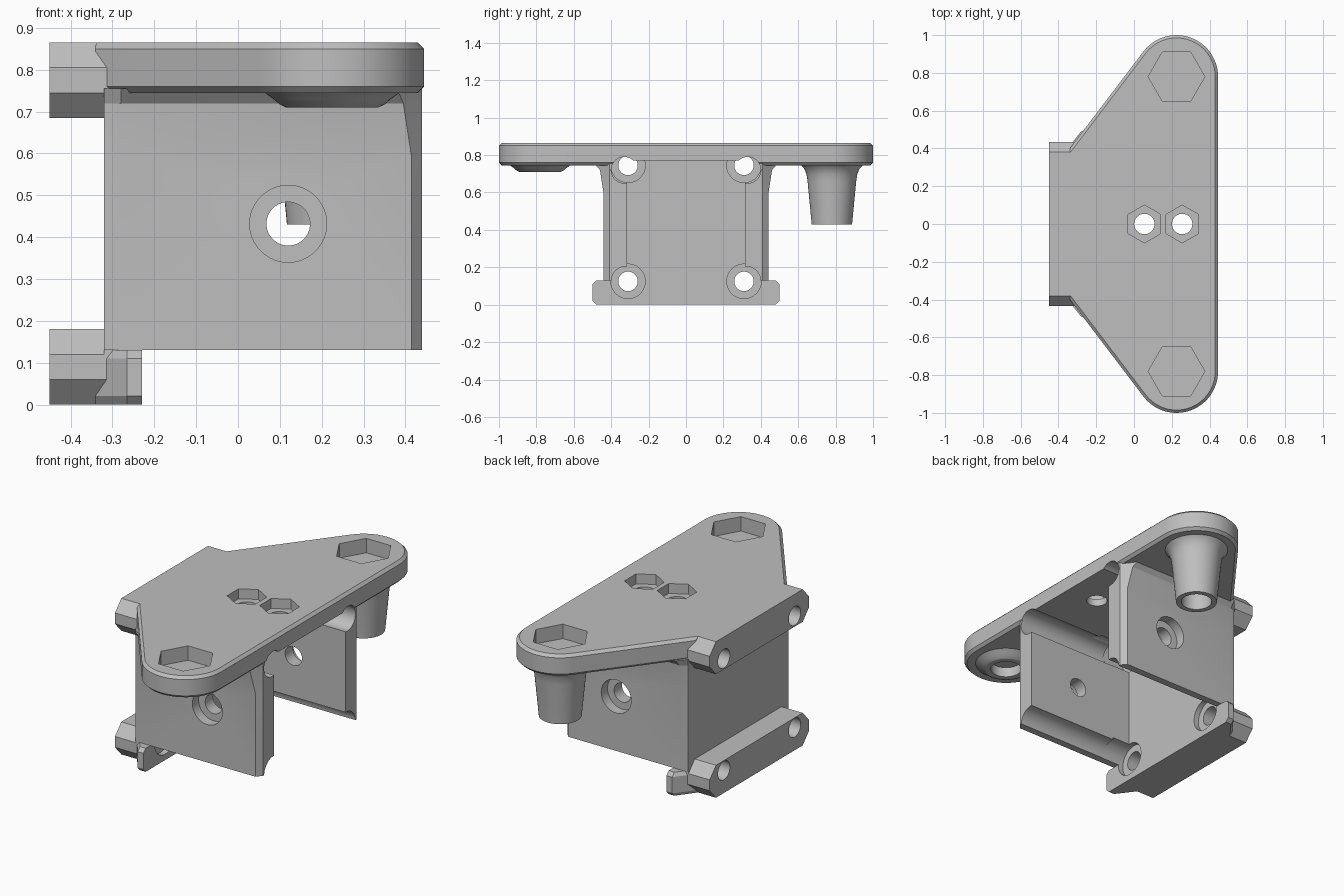
import bpy, bmesh, math

if "Cube" in bpy.data.objects:
    bpy.data.objects.remove(bpy.data.objects["Cube"], do_unlink=True)

grey = bpy.data.materials.new("plain grey")
grey.use_nodes = True
grey.diffuse_color = (0.52, 0.52, 0.52, 1)
grey.node_tree.nodes["Principled BSDF"].inputs["Base Color"].default_value = (0.52, 0.52, 0.52, 1)


def loft(name, rings):
    """Solid through a list of rings with equal point counts."""
    bm = bmesh.new()
    loops = [[bm.verts.new(p) for p in ring] for ring in rings]
    n = len(loops[0])
    for a, b in zip(loops, loops[1:]):
        for i in range(n):
            j = (i + 1) % n
            bm.faces.new((a[i], a[j], b[j], b[i]))
    bm.faces.new(loops[0])
    bm.faces.new(loops[-1])
    bmesh.ops.recalc_face_normals(bm, faces=bm.faces)
    mesh = bpy.data.meshes.new(name)
    bm.to_mesh(mesh)
    bm.free()
    mesh.materials.append(grey)
    obj = bpy.data.objects.new(name, mesh)
    bpy.context.collection.objects.link(obj)
    return obj


def box(name, x0, x1, y0, y1, z0, z1):
    return loft(name, [[(x0, y0, z), (x1, y0, z), (x1, y1, z), (x0, y1, z)] for z in (z0, z1)])


def place(axis, t, u, v):
    return {"x": (t, u, v), "y": (u, t, v), "z": (u, v, t)}[axis]


def turned(name, axis, u, v, stations, sides=48, phase=0):
    """Turned solid along an axis; stations are (position, radius)."""
    angles = [phase + math.tau * i / sides for i in range(sides)]
    return loft(name, [[place(axis, t, u + r * math.cos(a), v + r * math.sin(a)) for a in angles]
                       for t, r in stations])


def combine(target, other, operation):
    other.hide_render = True
    mod = target.modifiers.new(operation, "BOOLEAN")
    mod.operation = operation
    mod.solver = "EXACT"
    mod.object = other
    bpy.context.view_layer.objects.active = target
    bpy.ops.object.modifier_apply(modifier=mod.name)
    bpy.data.objects.remove(other, do_unlink=True)


def mirrored(half):
    """Close a +y half outline with its mirror image."""
    return half + [(x, -y) for x, y in reversed(half)]


LOBE_X, LOBE_Y, LOBE_R = 0.225, 0.78, 0.22
SLOPE = math.radians(143)


def plate_outline(inset):
    half = [(-0.34, 0.40 - inset / 0.6)]
    for i in range(25):
        a = SLOPE * (1 - i / 24)
        r = LOBE_R - inset
        half.append((LOBE_X + r * math.cos(a), LOBE_Y + r * math.sin(a)))
    return mirrored(half)


# Top plate with chamfered rims
body = loft("mounting_bracket", [[(x, y, z) for x, y in plate_outline(d)] for z, d in
                                 ((0.745, 0.015), (0.76, 0), (0.85, 0), (0.865, 0.015))])
parts = []

# Horizontal bars with chamfered ends
for z, name in ((0, "lower_bar"), (0.685, "upper_bar")):
    half = [(0.38, z), (0.435, z + 0.06), (0.435, z + 0.12), (0.38, z + 0.18)]
    ring = half + [(-y, h) for y, h in reversed(half)]
    parts.append(loft(name, [[(x, y, h) for y, h in ring] for x in (-0.45, -0.31)]))

# Back wall and its wider foot
parts.append(box("back_wall", -0.32, -0.23, -0.435, 0.435, 0.1, 0.8))
foot = []
for z, d in ((0, 0.02), (0.02, 0), (0.11, 0), (0.13, 0.02)):
    foot.append([(x, y, z) for x, y in mirrored([(-0.34, 0.4 - d), (-0.265, 0.5 - d), (-0.23, 0.5 - d)])])
parts.append(loft("foot", foot))

# Side walls flaring out under the plate
for s, name in ((1, "left_wall"), (-1, "right_wall")):
    rings = []
    for z, y, x in ((0.13, 0.44, 0.415), (0.59, 0.44, 0.415), (0.72, 0.46, 0.395), (0.755, 0.49, 0.38)):
        plan = [(-0.32, 0.3), (-0.32, min(y, 0.44)), (-0.28, y), (x, y), (0.44, 0.41), (0.44, 0.3)]
        rings.append([(px, s * py, z) for px, py in plan])
    parts.append(loft(name, rings))

# Long and short bosses under the lobes
parts.append(turned("long_boss", "z", LOBE_X, LOBE_Y,
                    [(0.43, 0.108), (0.66, 0.13), (0.70, 0.136), (0.73, 0.15), (0.755, 0.175)]))
parts.append(turned("short_boss", "z", LOBE_X, -LOBE_Y,
                    [(0.71, 0.11), (0.717, 0.125), (0.73, 0.14), (0.755, 0.175)]))
for part in parts:
    combine(body, part, "UNION")

# Interior opening
cutters = [box("opening", -0.23, 0.6, -0.315, 0.315, -0.1, 0.77)]

for s in (1, -1):
    # Screw holes, counterbores and long clearance channels
    for z in (0.125, 0.745):
        cutters.append(turned("screw_hole", "x", s * 0.31, z, [(-0.6, 0.052), (0, 0.052)]))
        cutters.append(turned("counterbore", "x", s * 0.31, z, [(-0.26, 0.092), (-0.12, 0.092)]))
    cutters.append(turned("upper_channel", "x", s * 0.33, 0.72, [(-0.13, 0.07), (0.6, 0.07)]))
    cutters.append(turned("lower_channel", "x", s * 0.32, 0.125, [(-0.13, 0.08), (0.6, 0.08)]))
    # Side wall holes
    cutters.append(turned("side_hole", "y", 0.12, 0.432, [(s * 0.25, 0.052), (s * 0.6, 0.052)]))
    cutters.append(turned("side_recess", "y", 0.12, 0.432, [(s * 0.385, 0.092), (s * 0.6, 0.092)]))
    # Large nut pockets
    cutters.append(turned("nut_pocket", "z", LOBE_X, s * LOBE_Y, [(0.785, 0.15), (1, 0.15)], 6))

# Blind bores up the bosses
cutters.append(turned("long_bore", "z", LOBE_X, LOBE_Y, [(0.3, 0.08), (0.765, 0.08)]))
cutters.append(turned("short_bore", "z", LOBE_X, -LOBE_Y, [(0.6, 0.08), (0.765, 0.08)]))

# Central nut pockets with through holes
for x in (0.055, 0.255):
    cutters.append(turned("small_pocket", "z", x, 0, [(0.81, 0.1), (1, 0.1)], 6, math.pi / 2))
    cutters.append(turned("small_hole", "z", x, 0, [(0.6, 0.054), (0.95, 0.054)]))
for cutter in cutters:
    combine(body, cutter, "DIFFERENCE")

bpy.ops.object.select_all(action="DESELECT")
body.select_set(True)
bpy.context.view_layer.objects.active = body
bpy.ops.object.shade_smooth_by_angle(angle=math.radians(25))
